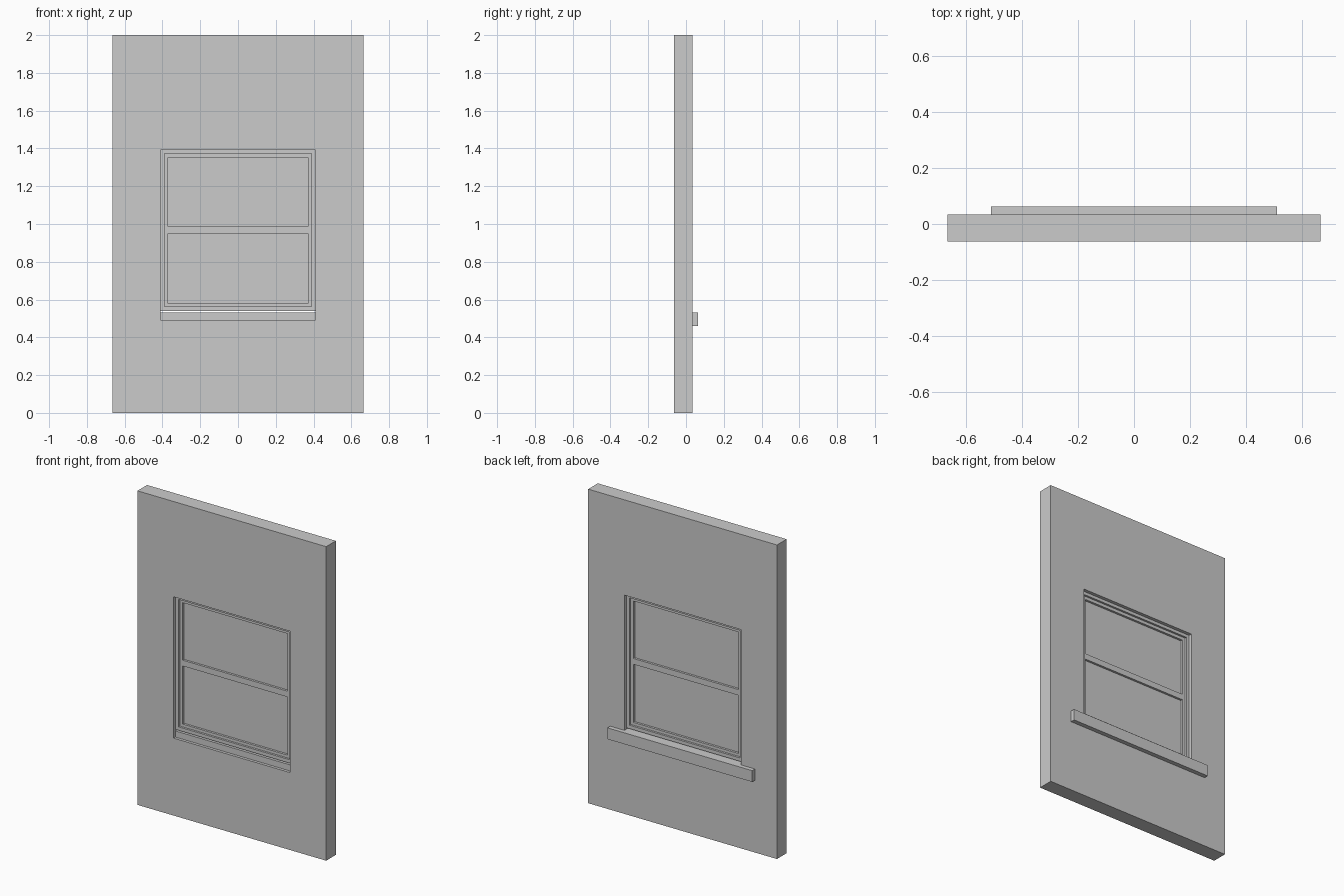
import bpy, bmesh

if "Cube" in bpy.data.objects:
    bpy.data.objects.remove(bpy.data.objects["Cube"])


def finish(name, bm):
    bmesh.ops.recalc_face_normals(bm, faces=bm.faces)
    mesh = bpy.data.meshes.new(name)
    bm.to_mesh(mesh)
    bm.free()
    obj = bpy.data.objects.new(name, mesh)
    bpy.context.collection.objects.link(obj)
    return obj


def rect(hx, z0, z1):
    return [(-hx, z0), (hx, z0), (hx, z1), (-hx, z1)]


def ring(name, outer, inner, y0, y1):
    """Rectangular slab with a rectangular opening; outer/inner = (half width, z0, z1)."""
    bm = bmesh.new()
    loops = [[bm.verts.new((x, y, z)) for x, z in rect(*r)]
             for r, y in ((outer, y0), (inner, y0), (inner, y1), (outer, y1))]
    for a, b in zip(loops, loops[1:] + loops[:1]):
        for i in range(4):
            j = (i + 1) % 4
            bm.faces.new((a[i], a[j], b[j], b[i]))
    return finish(name, bm)


def prism(name, outline, z0, z1):
    """Vertical extrusion of an x-y outline."""
    bm = bmesh.new()
    face = bm.faces.new([bm.verts.new((x, y, z0)) for x, y in outline])
    ext = bmesh.ops.extrude_face_region(bm, geom=[face])
    top = [v for v in ext["geom"] if isinstance(v, bmesh.types.BMVert)]
    bmesh.ops.translate(bm, verts=top, vec=(0, 0, z1 - z0))
    return finish(name, bm)


FRONT, BACK, OUT = -0.0625, 0.0345, 0.0625
MID = (FRONT + BACK) / 2

# wall with window opening
ring("wall", (0.665, 0, 2), (0.41, 0.493, 1.393), FRONT, BACK)

# fixed outer frame and thinner sash inside it
ring("window_frame", (0.41, 0.54, 1.393), (0.39, 0.562, 1.373), MID - 0.027, MID + 0.027)
ring("sash", (0.39, 0.562, 1.373), (0.37, 0.58, 1.353), MID - 0.014, MID + 0.014)

# meeting rail between the panes
prism("meeting_rail", [(-0.37, MID - 0.014), (0.37, MID - 0.014),
                       (0.37, MID + 0.014), (-0.37, MID + 0.014)], 0.95, 0.987)

# glass panes
glass = bpy.data.materials.new("glass")
glass.diffuse_color = (0.8, 0.8, 0.8, 1)
glass.use_nodes = True
glass.node_tree.nodes["Principled BSDF"].inputs["Base Color"].default_value = glass.diffuse_color
for name, z0, z1 in (("lower_pane", 0.58, 0.95), ("upper_pane", 0.987, 1.353)):
    bm = bmesh.new()
    bm.faces.new([bm.verts.new((x, MID, z)) for x, z in rect(0.37, z0, z1)])
    finish(name, bm).data.materials.append(glass)

# sill: part inside the opening, and the wider nosing on the back face
prism("sill_bed", [(-0.41, FRONT + 0.018), (0.41, FRONT + 0.018),
                   (0.41, BACK), (-0.41, BACK)], 0.493, 0.532)
prism("sill_nosing", [(-0.51, BACK), (0.51, BACK), (0.51, OUT), (-0.51, OUT)], 0.46, 0.532)
